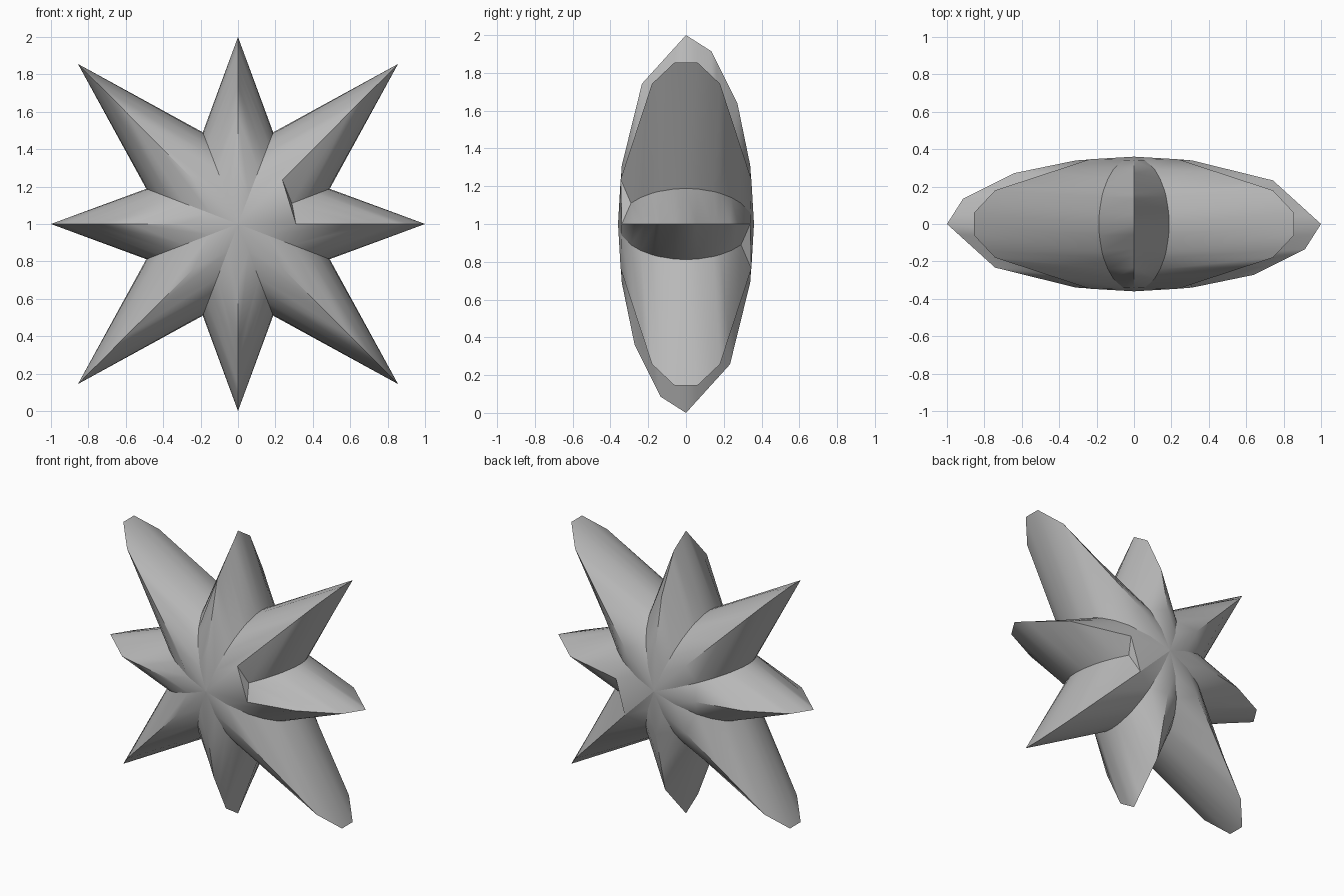
import bpy, bmesh
from math import sin, cos, radians, atan2, degrees

if "Cube" in bpy.data.objects:
    bpy.data.objects.remove(bpy.data.objects["Cube"])

DEPTH = 0.36
HALF = [0, 10, 24, 30, 42, 54, 72, 90]
ANGLES = [-a for a in HALF[:0:-1]] + HALF

# Half profiles: (parameter, radius from centre, depth)
LONG = [(0, 1.21, 0), (10, 1.21, 0.06), (30, 1.05, 0.18), (72, 0.335, 0.346), (90, 0, DEPTH)]
FINE = [(0, 1, 0), (24, 0.914, 0.135), (54, 0.64, 0.272), (72, 0.31, 0.34), (90, 0, DEPTH)]
COARSE = [(0, 1, 0), (42, 0.743, 0.233), (72, 0.31, 0.34), (90, 0, DEPTH)]
VALLEY = [(a, 0.525 * cos(radians(a)), DEPTH * sin(radians(a))) for a in HALF]
OFFSET = 21  # valley direction, measured from the nearest cardinal arm


def sample(profile, a):
    for (a0, r0, d0), (a1, r1, d1) in zip(profile, profile[1:]):
        if a <= a1:
            t = (a - a0) / (a1 - a0)
            return r0 + t * (r1 - r0), d0 + t * (d1 - d0)


bm = bmesh.new()
columns = []
for k in range(16):
    # k counts from +x towards +z: cardinal ridge, valley, diagonal ridge, valley
    th = radians(90 * (k // 4) + (0, OFFSET, 45, 90 - OFFSET)[k % 4])
    col = []
    for a in ANGLES:
        front = a < 0
        if k % 2:
            prof = VALLEY
        elif k % 4:
            prof = LONG
        else:
            fine_front = k in (0, 12)
            prof = FINE if front == fine_front else COARSE
        r, d = sample(prof, abs(a))
        col.append(bm.verts.new((r * cos(th), -d if front else d, 1 + r * sin(th))))
    columns.append(col)

# Arm sides; two valleys stay open near the pole for the webs
last = len(ANGLES) - 1
for k in range(16):
    c0, c1 = columns[k], columns[(k + 1) % 16]
    for j in range(last):
        if k in (0, 1) and j < 2 or k in (14, 15) and j > last - 3:
            continue
        if k % 2:
            tris = ((c0[j], c0[j + 1], c1[j + 1]), (c0[j], c1[j + 1], c1[j]))
        else:
            tris = ((c0[j], c0[j + 1], c1[j]), (c0[j + 1], c1[j + 1], c1[j]))
        for f in tris:
            if len({tuple(round(c, 5) for c in v.co) for v in f}) == 3:
                bm.faces.new(f)

# Flat webs bridging one valley on the front and one on the back
webs = []
for ks, pole, ring, deep in (((0, 1, 2), 0, 1, 2), ((14, 15, 0), last, last - 1, last - 2)):
    a, v, b = (columns[k] for k in ks)
    for f in ((a[pole], a[ring], b[ring]), (a[ring], v[deep], b[ring])):
        webs.append(bm.faces.new(f))
    for f in ((a[ring], a[deep], v[deep]), (b[ring], b[deep], v[deep])):
        bm.faces.new(f)
for f in webs:
    for e in f.edges:
        e.smooth = False

bmesh.ops.remove_doubles(bm, verts=bm.verts, dist=1e-4)
loose = [v for v in bm.verts if not v.link_faces]
bmesh.ops.delete(bm, geom=loose, context='VERTS')
bmesh.ops.recalc_face_normals(bm, faces=bm.faces)


# Crease every valley so each arm shades separately
def in_valley(v):
    ang = degrees(atan2(v.co.z - 1, v.co.x)) % 90
    return abs(ang - OFFSET) < 1 or abs(ang - 90 + OFFSET) < 1


def at_pole(v):
    return abs(v.co.x) + abs(v.co.z - 1) < 1e-3


for e in bm.edges:
    v0, v1 = e.verts
    if all(at_pole(v) or in_valley(v) for v in (v0, v1)):
        e.smooth = False

mesh = bpy.data.meshes.new("eight_point_star")
bm.to_mesh(mesh)
bm.free()
star = bpy.data.objects.new("eight_point_star", mesh)
bpy.context.collection.objects.link(star)

# Mid grey
grey = bpy.data.materials.new("mid_grey")
grey.diffuse_color = (0.48, 0.48, 0.48, 1)
grey.use_nodes = True
grey.node_tree.nodes["Principled BSDF"].inputs["Base Color"].default_value = grey.diffuse_color
mesh.materials.append(grey)

bpy.context.view_layer.objects.active = star
star.select_set(True)
bpy.ops.object.shade_smooth_by_angle(angle=radians(35), keep_sharp_edges=True)
